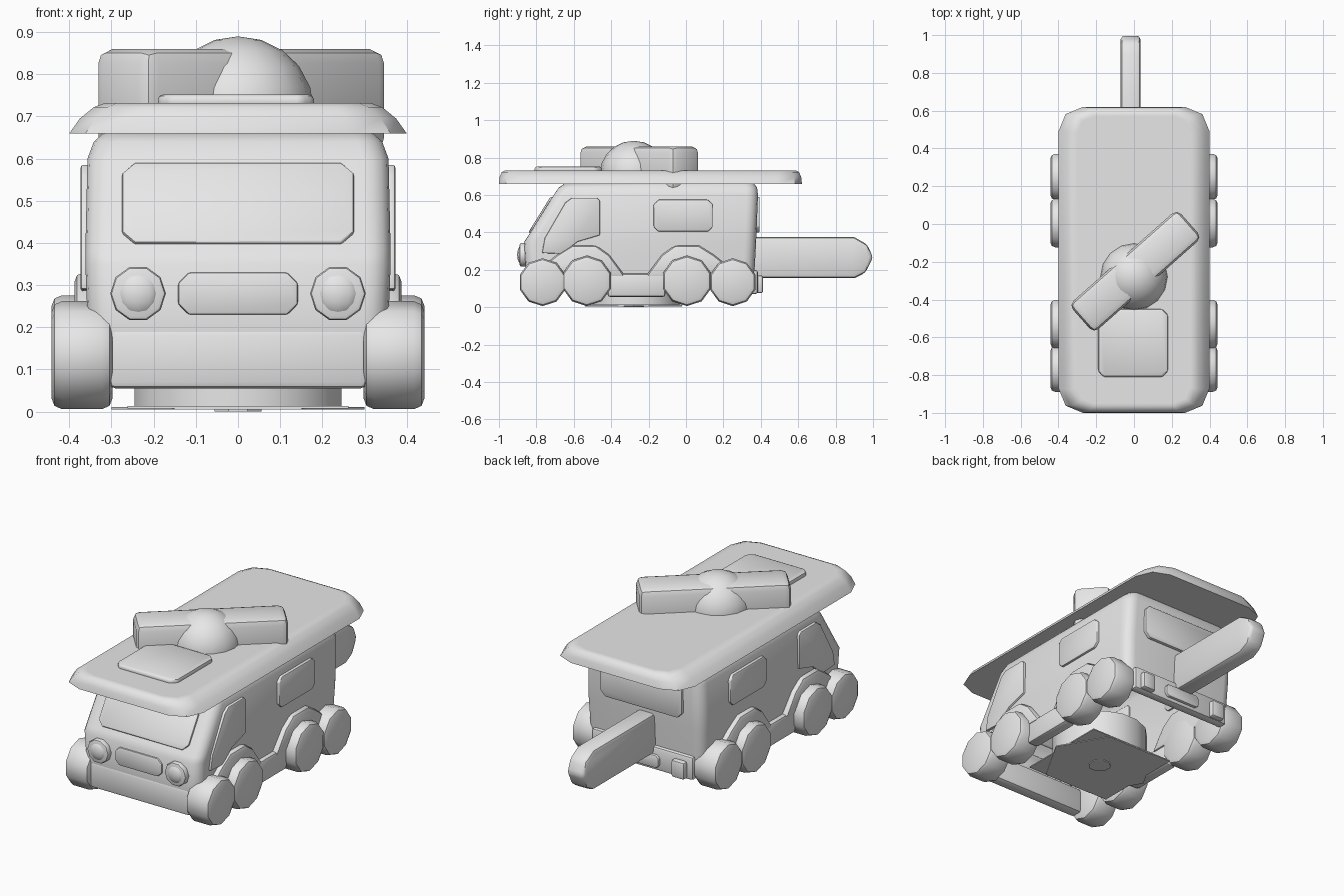
import bpy, bmesh, math
from mathutils import Matrix, Vector

if "Cube" in bpy.data.objects:
    bpy.data.objects.remove(bpy.data.objects["Cube"])

grey = bpy.data.materials.new("plain_grey")
grey.use_nodes = True
grey.diffuse_color = (0.8, 0.8, 0.8, 1)
grey.node_tree.nodes["Principled BSDF"].inputs["Base Color"].default_value = (0.8, 0.8, 0.8, 1)

X, Y, Z = Vector((1, 0, 0)), Vector((0, 1, 0)), Vector((0, 0, 1))


def finish(name, bm, bevel=0, segments=2):
    """Bevel the hard edges, shade smooth by angle and link the part."""
    bmesh.ops.recalc_face_normals(bm, faces=bm.faces)
    if bevel:
        hard = [e for e in bm.edges if len(e.link_faces) == 2 and e.calc_face_angle() > 0.6]
        bmesh.ops.bevel(bm, geom=hard, offset=bevel, segments=segments,
                        profile=0.5, affect='EDGES', clamp_overlap=True)
    mesh = bpy.data.meshes.new(name)
    bm.to_mesh(mesh)
    bm.free()
    mesh.materials.append(grey)
    mesh.shade_smooth()
    mesh.set_sharp_from_angle(angle=math.radians(40))
    obj = bpy.data.objects.new(name, mesh)
    bpy.context.collection.objects.link(obj)
    return obj


def box(name, lo, hi, bevel=0.015, turn=0):
    lo, hi = Vector(lo), Vector(hi)
    bm = bmesh.new()
    matrix = (Matrix.Translation((lo + hi) / 2) @ Matrix.Rotation(turn, 4, 'Z')
              @ Matrix.Diagonal((*(hi - lo), 1)))
    bmesh.ops.create_cube(bm, size=1, matrix=matrix)
    return finish(name, bm, bevel)


def plate(name, points, origin, u, v, depth, bevel=0.006):
    """Flat outline in the u, v plane, extruded both ways along its normal."""
    n = u.cross(v).normalized() * depth / 2
    bm = bmesh.new()
    face = bm.faces.new([bm.verts.new(Vector(origin) + u * a + v * b - n) for a, b in points])
    out = bmesh.ops.extrude_face_region(bm, geom=[face])
    moved = [g for g in out["geom"] if isinstance(g, bmesh.types.BMVert)]
    bmesh.ops.translate(bm, verts=moved, vec=n * 2)
    # the extrusion can leave the first face inside out or missing, so close the back
    bmesh.ops.holes_fill(bm, edges=[e for e in bm.edges if e.is_boundary], sides=0)
    return finish(name, bm, bevel)


def panel(w, h, c):
    """Chamfered rectangle with half sizes w, h."""
    return [(w - c, -h), (w, c - h), (w, h - c), (w - c, h),
            (c - w, h), (-w, h - c), (-w, c - h), (c - w, -h)]


def loft(name, rings, steps, floor):
    """Stack of rounded rectangles: z, front y, back y, half width, corner radius."""
    bm = bmesh.new()
    loops = []
    for z, front, back, half, r in rings:
        loop = []
        for corner, (x, y) in enumerate([(half - r, back - r), (r - half, back - r),
                                         (r - half, front + r), (half - r, front + r)]):
            for i in range(steps + 1):
                a = math.pi / 2 * (corner + i / steps)
                loop.append(bm.verts.new((x + r * math.cos(a), y + r * math.sin(a), z)))
        loops.append(loop)
    count = len(loops[0])
    for low, high in zip(loops, loops[1:]):
        for i in range(count):
            j = (i + 1) % count
            bm.faces.new((low[i], low[j], high[j], high[i]))
    if floor:
        bm.faces.new(loops[0][::-1])
    bm.faces.new(loops[-1])
    return finish(name, bm)


def drum(name, centre, radius, length, sides, axis, bevel=0.02):
    bm = bmesh.new()
    spin = Matrix.Rotation(math.pi / sides, 4, 'Z')
    turn = Z.rotation_difference(axis).to_matrix().to_4x4()
    bmesh.ops.create_cone(bm, cap_ends=True, segments=sides, radius1=radius, radius2=radius,
                          depth=length, matrix=Matrix.Translation(centre) @ turn @ spin)
    if bevel:
        rims = [e for e in bm.edges if any(len(f.verts) > 4 for f in e.link_faces)]
        bmesh.ops.bevel(bm, geom=rims, offset=bevel, segments=2, profile=0.5, affect='EDGES')
    return finish(name, bm)


def ball(name, centre, scale, segments=16, rings=10):
    bm = bmesh.new()
    bmesh.ops.create_uvsphere(bm, u_segments=segments, v_segments=rings, radius=1,
                              matrix=Matrix.Translation(centre) @ Matrix.Diagonal((*scale, 1)))
    return finish(name, bm)


# Van shell, open underneath, and overhanging roof
loft("body", [(0.17, -0.855, 0.365, 0.355, 0.06), (0.35, -0.865, 0.375, 0.362, 0.06),
              (0.38, -0.845, 0.376, 0.362, 0.06), (0.60, -0.708, 0.385, 0.357, 0.06),
              (0.64, -0.68, 0.38, 0.342, 0.06), (0.66, -0.65, 0.365, 0.32, 0.05)], 4, False)
loft("roof", [(0.66, -1.0, 0.62, 0.40, 0.13), (0.695, -0.997, 0.616, 0.375, 0.125),
              (0.722, -0.985, 0.605, 0.342, 0.11), (0.732, -0.965, 0.585, 0.315, 0.10),
              (0.732, -0.95, 0.57, 0.30, 0.09)], 2, True)
plate("roof_hatch", panel(0.185, 0.18, 0.03), (-0.005, -0.63, 0.735), X, Y, 0.034, 0.012)

# Dome and deep crossing bar on the roof
ball("roof_dome", (0, -0.28, 0.715), (0.18, 0.18, 0.175))
box("roof_bar", (-0.375, -0.35, 0.615), (0.39, -0.15, 0.86), 0.034, math.radians(41.5))

# Windscreen, grille and rear window
slope = Vector((0, 0.53, 0.85)).normalized()
plate("windscreen", panel(0.275, 0.112, 0.03), (0, -0.776, 0.493), X, slope, 0.016)
plate("grille", panel(0.142, 0.05, 0.025), (0, -0.862, 0.28), X, Z, 0.02)
plate("rear_window", panel(0.25, 0.095, 0.03), (0, 0.383, 0.495), X, Z, 0.022)

# Bumpers
box("front_bumper", (-0.305, -0.86, 0.055), (0.305, -0.79, 0.195), 0.015)
box("rear_bumper", (-0.31, 0.33, 0.07), (0.31, 0.385, 0.20), 0.015)
plate("rear_plate", panel(0.11, 0.035, 0.015), (0, 0.385, 0.125), X, Z, 0.03)

door_window = [(-0.77, 0.29), (-0.66, 0.285), (-0.58, 0.35), (-0.46, 0.385),
               (-0.46, 0.57), (-0.475, 0.585), (-0.61, 0.585), (-0.645, 0.56), (-0.755, 0.37)]
arch = [(-0.22, 0.16), (0.24, 0.16), (0.20, 0.24), (0.15, 0.28),
        (0.07, 0.33), (-0.06, 0.33), (-0.13, 0.28)]

for side, label in ((1, "left"), (-1, "right")):
    # Side glass, sills and wheel arches
    plate(label + "_door_window", door_window, (side * 0.362, 0, 0), Y, Z, 0.022)
    plate(label + "_side_window", panel(0.158, 0.085, 0.025),
          (side * 0.363, -0.015, 0.49), Y, Z, 0.022)
    plate(label + "_sill", [(-0.42, 0.055), (-0.11, 0.055), (-0.11, 0.18), (-0.42, 0.18)],
          (side * 0.345, 0, 0), Y, Z, 0.07, 0.015)
    plate(label + "_rear_arch", arch, (side * 0.343, 0, 0), Y, Z, 0.09, 0.022)
    plate(label + "_front_arch", [(-a, b) for a, b in arch],
          (side * 0.343, -0.54, 0), Y, Z, 0.09, 0.022)
    # Wheels
    for i, (y, r) in enumerate(((-0.767, 0.128), (-0.53, 0.135), (0.005, 0.135), (0.25, 0.128))):
        drum(f"{label}_wheel_{i + 1}", (side * 0.37, y, r + 0.006), r, 0.145, 10, X, 0.025)
    # Lamps
    drum(label + "_headlight_rim", (side * 0.237, -0.865, 0.28), 0.066, 0.05, 10, Y, 0.01)
    ball(label + "_headlight", (side * 0.237, -0.87, 0.28), (0.056, 0.033, 0.056), 12, 8)
    box(label + "_tail_light", (side * 0.235 - 0.04, 0.37, 0.075),
        (side * 0.235 + 0.04, 0.413, 0.17), 0.012)

# Blade reaching out of the back
plate("rear_blade", [(0.30, 0.155), (0.90, 0.155), (0.96, 0.185), (1.0, 0.265),
                     (0.97, 0.335), (0.90, 0.375), (0.30, 0.375)],
      (-0.018, 0, 0), Y, Z, 0.105, 0.02)

# Drum under the floor with flat cutting plates on its lower end
drum("cutter_drum", (0, -0.28, 0.10), 0.25, 0.18, 16, Z, 0)
drum("cutter_square", (0, -0.28, 0.011), 0.37, 0.006, 4, Z, 0)
drum("cutter_hexagon", (0, -0.28, 0.008), 0.30, 0.006, 6, Z, 0)
drum("cutter_nut", (0, -0.28, 0.004), 0.06, 0.008, 8, Z, 0)
